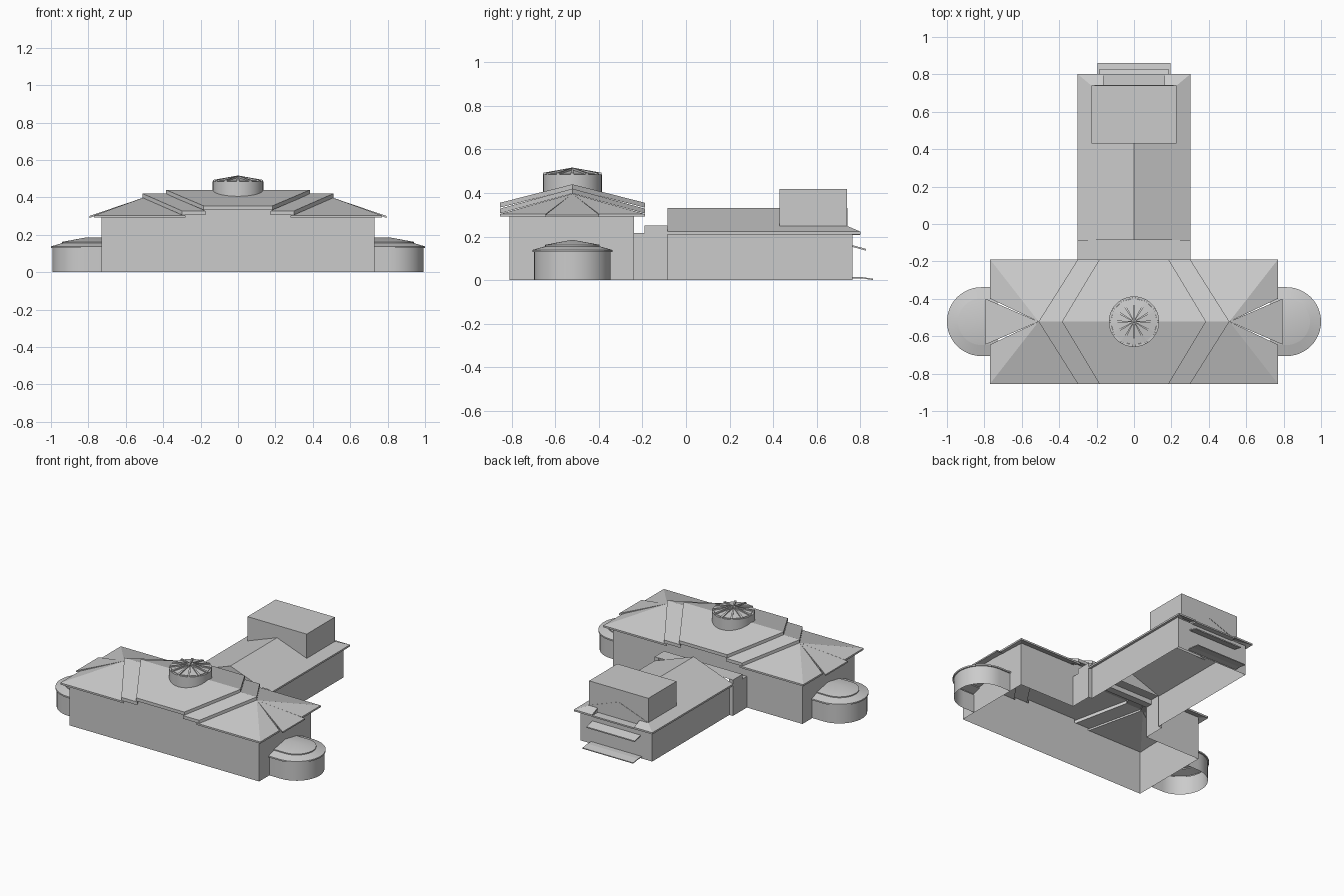
import bpy, bmesh
from math import sin, cos, pi

if "Cube" in bpy.data.objects:
    bpy.data.objects.remove(bpy.data.objects["Cube"])

YC = -0.522  # ridge line of the main hall


def mesh(name, polys, thick=0, smooth=False):
    """Welded polygons, optionally thickened straight down."""
    bm = bmesh.new()
    for p in polys:
        bm.faces.new([bm.verts.new(v) for v in p])
    bmesh.ops.remove_doubles(bm, verts=bm.verts[:], dist=1e-5)
    if thick:
        r = bmesh.ops.extrude_face_region(bm, geom=bm.faces[:], use_keep_orig=True)
        vs = [g for g in r['geom'] if isinstance(g, bmesh.types.BMVert)]
        bmesh.ops.translate(bm, verts=vs, vec=(0, 0, -thick))
    bmesh.ops.recalc_face_normals(bm, faces=bm.faces[:])
    me = bpy.data.meshes.new(name)
    bm.to_mesh(me)
    bm.free()
    ob = bpy.data.objects.new(name, me)
    bpy.context.collection.objects.link(ob)
    if smooth:
        bpy.ops.object.select_all(action='DESELECT')
        ob.select_set(True)
        bpy.context.view_layer.objects.active = ob
        bpy.ops.object.shade_smooth_by_angle(angle=0.5)
    return ob


def flip_x(p):
    return [(-x, y, z) for x, y, z in p]


def flip_y(p):
    return [(x, 2 * YC - y, z) for x, y, z in p]


def rect(x0, x1, y0, y1, z):
    return [(x0, y0, z), (x1, y0, z), (x1, y1, z), (x0, y1, z)]


def wall(a, b, z0, z1):
    return [(*a, z0), (*b, z0), (*b, z1), (*a, z1)]


def loft(rings, closed):
    """Quads between successive rings of points."""
    out = []
    for a, b in zip(rings, rings[1:]):
        n = len(a)
        for i in range(n if closed else n - 1):
            j = (i + 1) % n
            q = [a[i], a[j], b[j], b[i]]
            q = [v for k, v in enumerate(q) if v != q[k - 1]]
            if len(q) > 2:
                out.append(q)
    return out


# main hall walls: stepped top edge, rear opening into the connector
YF, YB = -0.81, -0.238
top = [(.73, .303), (.30, .303), (.30, .318), (.19, .318), (.19, .343)]
prof = top + [(-x, z) for x, z in reversed(top)]
front = [(-.73, YF, 0), (.73, YF, 0)] + [(x, YF, z) for x, z in prof]
rear = ([(-.73, YB, 0), (-.30, YB, 0), (-.30, YB, .215), (.30, YB, .215),
         (.30, YB, 0), (.73, YB, 0)] + [(x, YB, z) for x, z in prof])
end = [(.73, YF, 0), (.73, YB, 0), (.73, YB, .30), (.73, YC, .312), (.73, YF, .30)]
mesh("hall_walls", [front, rear, end, flip_x(end)])

# main hall roof: three stepped tiers, lowest one hipped
E = -0.855
tier = [(-.385, YC, .44), (-.185, E, .355), (.185, E, .355), (.385, YC, .44)]
mesh("roof_upper_tier", [tier, flip_y(tier)], .022)
for s, side in ((1, "right"), (-1, "left")):
    mid = [(.375, YC, .42), (.175, E, .328), (.30, E, .328), (.51, YC, .42)]
    P = (.51, YC, .397)
    low = [(.49, YC, .397), (.28, E, .303), (.77, E, .303), P]
    hip = [P, (.77, E, .303), (.77, -.645, .303)]
    gable = [P, (.795, -.645, .300), (.795, 2 * YC + .645, .300)]
    f = flip_x if s < 0 else (lambda p: p)
    mesh("roof_middle_tier_" + side, [f(mid), f(flip_y(mid))], .022)
    mesh("roof_lower_tier_" + side, [f(p) for q in (low, hip) for p in (q, flip_y(q))], .012)
    mesh("roof_end_panel_" + side, [f(gable)], .01)

    # rounded apse: half-stadium rings swept up a stepped profile
    rings = []
    for r, z in ((.176, 0), (.176, .128), (.184, .128), (.184, .138),
                 (.125, .155), (.125, .162), (0, .185)):
        ring = [(.73, YC - r, z)]
        ring += [(.816 + r * cos(a), YC + r * sin(a), z)
                 for a in [-pi / 2 + pi * i / 24 for i in range(25)]]
        ring.append((.73, YC + r, z))
        if r == 0:
            ring = [(.73, YC, z)] + [(.816, YC, z)] * 25 + [(.73, YC, z)]
        rings.append(f(v for v in ring) if s < 0 else ring)
    mesh("apse_" + side, loft(rings, False), smooth=True)

# cupola drum and low cone
N = 36
rings = [[(r * cos(2 * pi * i / N), YC + r * sin(2 * pi * i / N), z) for i in range(N)]
         for r, z in ((.135, .40), (.135, .485), (.122, .485))]
mesh("cupola_drum", loft(rings, True), smooth=True)
rings = [[(r * cos(2 * pi * i / 12), YC + r * sin(2 * pi * i / 12), z) for i in range(12)]
         for r, z in ((.125, .483), (.125, .488), (.002, .506))]
mesh("cupola_roof", loft(rings, True))
ribs = []
for i in range(12):
    a = 2 * pi * i / 12
    d, n = (cos(a), sin(a)), (-sin(a), cos(a))
    ribs.append([(d[0] * r + n[0] * w, YC + d[1] * r + n[1] * w, z)
                 for r, w, z in ((.134, -.008, .493), (.134, .008, .493),
                                 (.005, .002, .516), (.005, -.002, .516))])
mesh("cupola_ribs", ribs, .01)

# connector between hall and wing
mesh("connector", [rect(-.302, .302, YB, -.19, .217), rect(-.302, .302, -.19, -.085, .25),
                   wall((-.302, -.19), (.302, -.19), .217, .25),
                   wall((.302, -.085), (.27, -.085), 0, .25),
                   wall((-.302, -.085), (-.27, -.085), 0, .25)]
     + [wall((x, YB), (x, -.19), 0, .217) for x in (.302, -.302)]
     + [wall((x, -.19), (x, -.085), 0, .25) for x in (.302, -.302)])

# rear wing walls and gable
mesh("wing_walls", [wall((.275, -.085), (.275, .765), 0, .22),
                    wall((-.275, -.085), (-.275, .765), 0, .22),
                    wall((-.275, .765), (.275, .765), 0, .212)])
mesh("wing_gable", [[(-.29, -.084, .217), (.29, -.084, .217), (0, -.084, .325)]])

# rear wing roof with hipped corner returns
slope = [(0, -.085, .332), (.302, -.085, .222), (.302, .802, .222),
         (.23, .742, .248), (0, .742, .332)]
ret = [(.302, .802, .222), (.23, .742, .248), (.162, .742, .248), (.162, .802, .222)]
mesh("wing_roof", [slope, flip_x(slope), ret, flip_x(ret)], .012)
mesh("wing_rear_ledge", [rect(-.162, .162, .74, .80, .217)], .01)

# rooftop box
X0, X1, Y0, Y1 = -.228, .228, .43, .74
c = [(X0, Y0), (X1, Y0), (X1, Y1), (X0, Y1)]
mesh("rooftop_box", [wall(c[i], c[(i + 1) % 4], .238, .418) for i in range(4)]
     + [rect(X0, X1, Y0, Y1, .418)])
mesh("rooftop_box_base", [wall((-.165, .741), (.165, .741), .212, .245)])

# rear door canopy and step
mesh("rear_canopy", [[(-.185, .765, .16), (.185, .765, .16),
                      (.185, .828, .143), (-.185, .828, .143)]], .008)
mesh("rear_step", [rect(-.195, .195, .765, .805, .014),
                   [(-.195, .805, .014), (.195, .805, .014),
                    (.195, .86, .006), (-.195, .86, .006)]], .006)
